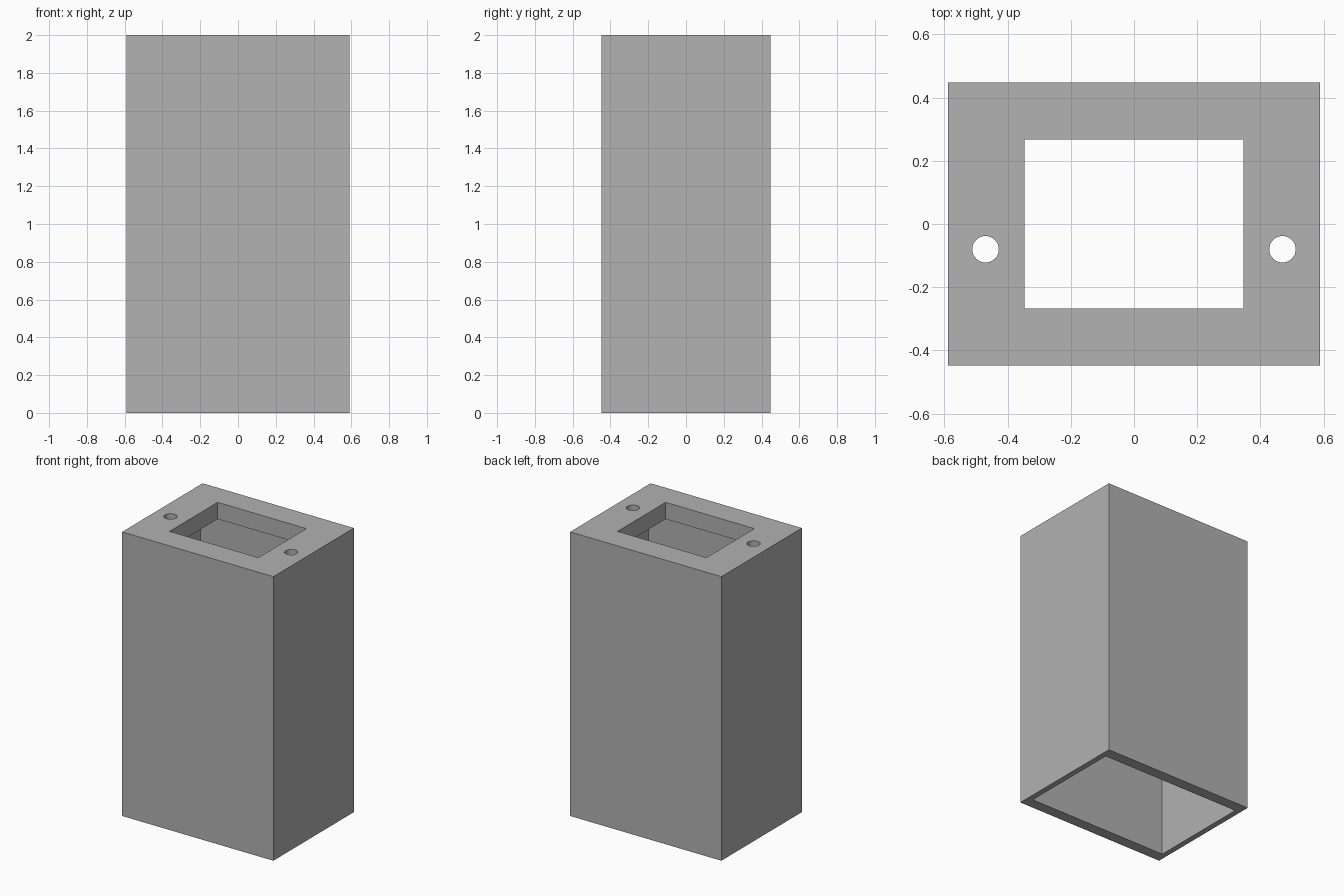
import bpy

cube = bpy.data.objects.get("Cube")
if cube:
    bpy.data.objects.remove(cube, do_unlink=True)

# Overall sizes
WIDTH, DEPTH, HEIGHT = 1.178, 0.896, 2.0
SIDE_WALL, FRONT_WALL, TOP_PLATE = 0.04, 0.079, 0.118
WINDOW_X, WINDOW_Y = 0.692, 0.535
HOLE_X, HOLE_Y, HOLE_RADIUS = 0.47, -0.08, 0.042

grey = bpy.data.materials.new("mid grey")
grey.use_nodes = True
colour = (0.445, 0.445, 0.445, 1)
grey.diffuse_color = colour
grey.node_tree.nodes["Principled BSDF"].inputs["Base Color"].default_value = colour


def box(name, width, depth, bottom, top):
    """Centred box between two heights."""
    bpy.ops.mesh.primitive_cube_add(size=1, location=(0, 0, (bottom + top) / 2))
    obj = bpy.context.object
    obj.name = name
    obj.scale = (width, depth, top - bottom)
    bpy.ops.object.transform_apply(location=True, rotation=False, scale=True)
    obj.data.materials.append(grey)
    return obj


def cut(target, cutter):
    """Subtract the cutter from the target, then discard it."""
    cutter.hide_render = True
    mod = target.modifiers.new("cut", "BOOLEAN")
    mod.operation = "DIFFERENCE"
    mod.solver = "EXACT"
    mod.object = cutter
    bpy.context.view_layer.objects.active = target
    bpy.ops.object.modifier_apply(modifier=mod.name)
    bpy.data.objects.remove(cutter, do_unlink=True)


# Outer housing, hollow and open at the bottom
housing = box("housing", WIDTH, DEPTH, 0, HEIGHT)
cut(housing, box("cavity_cutter", WIDTH - 2 * SIDE_WALL, DEPTH - 2 * FRONT_WALL,
                 -0.2, HEIGHT - TOP_PLATE))

# Rectangular window in the top plate
cut(housing, box("window_cutter", WINDOW_X, WINDOW_Y, HEIGHT - 0.3, HEIGHT + 0.2))

# Screw holes on either side of the window
for side in (-1, 1):
    bpy.ops.mesh.primitive_cylinder_add(vertices=32, radius=HOLE_RADIUS, depth=0.5,
                                        location=(side * HOLE_X, HOLE_Y, HEIGHT))
    drill = bpy.context.object
    drill.name = "screw_hole_cutter"
    drill.data.materials.append(grey)
    cut(housing, drill)

# Smooth hole walls, crisp box edges
bpy.ops.object.select_all(action="DESELECT")
housing.select_set(True)
bpy.context.view_layer.objects.active = housing
bpy.ops.object.shade_smooth_by_angle()
